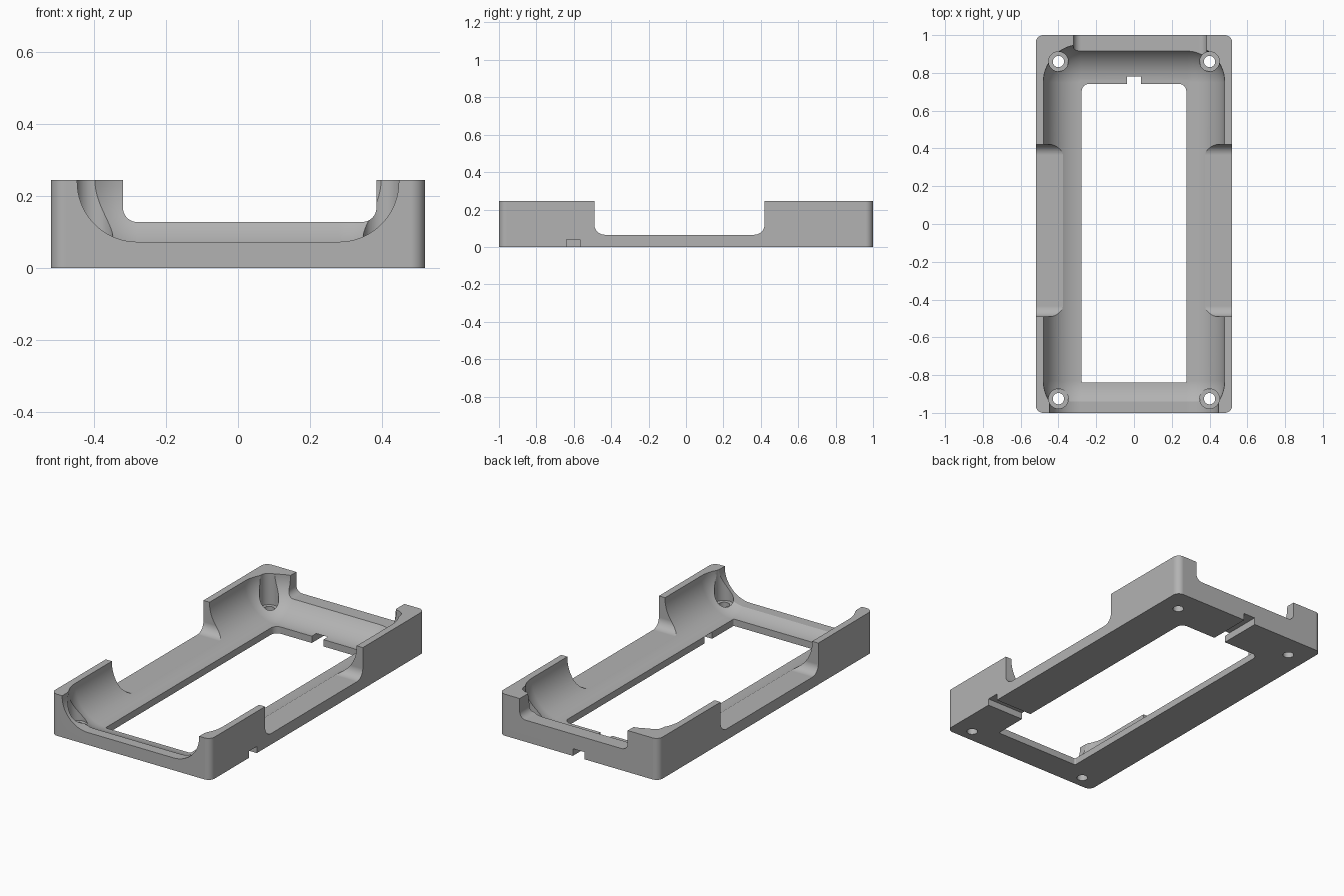
import bpy, bmesh, math

cube = bpy.data.objects.get("Cube")
if cube:
    bpy.data.objects.remove(cube, do_unlink=True)

HALF_W, HALF_L, HEIGHT = 0.52, 1.0, 0.245
CORE_X, CORE_FRONT, CORE_BACK, CORE_Z = 0.28, -0.83, 0.75, 0.24
BALL = 0.2          # radius swept around the cavity core
LIP_Y = -0.94       # inner edge of the open front lip


def outline(u0, u1, v0, v1, radii, segs=12):
    """Rectangle with its own radius per corner, anticlockwise from low u, low v."""
    signs = [(-1, -1), (1, -1), (1, 1), (-1, 1)]
    points = []
    for i, ((su, sv), r) in enumerate(zip(signs, radii)):
        u, v = (u1 if su > 0 else u0) - su * r, (v1 if sv > 0 else v0) - sv * r
        steps = segs if r else 0
        for k in range(steps + 1):
            a = math.pi + (i + k / max(steps, 1)) * math.pi / 2
            points.append((u + r * math.cos(a), v + r * math.sin(a)))
    return points


def place(axis, u, v, w):
    return {"x": (w, u, v), "y": (u, w, v), "z": (u, v, w)}[axis]


def loft(name, axis, rings):
    """Closed solid through rings of equal length, each given as (points, level)."""
    bm = bmesh.new()
    loops = [[bm.verts.new(place(axis, u, v, w)) for u, v in pts] for pts, w in rings]
    n = len(loops[0])
    for low, high in zip(loops, loops[1:]):
        for i in range(n):
            j = (i + 1) % n
            bm.faces.new((low[i], low[j], high[j], high[i]))
    bm.faces.new(loops[0])
    bm.faces.new(loops[-1])
    bmesh.ops.remove_doubles(bm, verts=bm.verts, dist=1e-5)
    bmesh.ops.recalc_face_normals(bm, faces=bm.faces)
    mesh = bpy.data.meshes.new(name)
    bm.to_mesh(mesh)
    bm.free()
    obj = bpy.data.objects.new(name, mesh)
    bpy.context.collection.objects.link(obj)
    return obj


def prism(name, axis, pts, lo, hi):
    return loft(name, axis, [(pts, lo), (pts, hi)])


def cylinder(name, x, y, r, lo, hi):
    return prism(name, "z", outline(x - r, x + r, y - r, y + r, [r] * 4), lo, hi)


# Outer block with rounded upright corners
tray = prism("open_tray", "z",
             outline(-HALF_W, HALF_W, -HALF_L, HALF_L, [0.04] * 4), 0, HEIGHT)
cutters = []

# Cavity: a ball swept around a rectangular core
rings = []
for k in range(25):
    a = math.radians(88) * (1 - k / 24)
    r = BALL * math.cos(a)
    pts = outline(-CORE_X - r, CORE_X + r, CORE_FRONT - r, CORE_BACK + r, [r] * 4, 20)
    rings.append((pts, CORE_Z - BALL * math.sin(a)))
rings.append((rings[-1][0], 0.4))
cutters.append(loft("cavity_cutter", "z", rings))

# Open front, continuing the cavity section straight out
r = math.sqrt(BALL ** 2 - (LIP_Y - CORE_FRONT) ** 2)
cutters.append(prism("front_opening_cutter", "y",
                     outline(-CORE_X - r, CORE_X + r, CORE_Z - r, 0.5, [r, r, 0, 0], 24),
                     -1.2, LIP_Y + 0.02))

# Notch in the back wall and the wide notch across both side walls
cutters.append(prism("back_notch_cutter", "y",
                     outline(-0.32, 0.385, 0.128, 0.5, [0.04, 0.04, 0, 0]), 0.8, 1.2))
cutters.append(prism("side_notch_cutter", "x",
                     outline(-0.49, 0.42, 0.065, 0.5, [0.055, 0.055, 0, 0]), -0.7, 0.7))

# Window through the floor
cutters.append(prism("window_cutter", "z",
                     outline(-0.277, 0.277, -0.84, 0.742, [0.008, 0.008, 0.04, 0.04]),
                     -0.2, 0.3))

# Cable channels under the floor, to the back and to one side
cutters.append(prism("back_channel_cutter", "y",
                     outline(-0.038, 0.038, -0.1, 0.0423, [0] * 4), 0.6, 1.2))
cutters.append(prism("side_channel_cutter", "x",
                     outline(-0.64, -0.567, -0.1, 0.0395, [0] * 4), 0.15, 0.7))

# Counterbored screw holes in the four corners
for x in (-0.4, 0.4):
    for y in (-0.925, 0.86):
        cutters.append(cylinder("counterbore_cutter", x, y, 0.052, 0.06, 0.4))
        cutters.append(cylinder("screw_hole_cutter", x, y, 0.03, -0.2, 0.3))

# Cut everything out of the block
bpy.ops.object.select_all(action="DESELECT")
bpy.context.view_layer.objects.active = tray
tray.select_set(True)
for cutter in cutters:
    cutter.hide_render = True
    mod = tray.modifiers.new(cutter.name, "BOOLEAN")
    mod.operation, mod.solver, mod.object = "DIFFERENCE", "EXACT", cutter
    bpy.ops.object.modifier_apply(modifier=mod.name)
    bpy.data.objects.remove(cutter, do_unlink=True)

# Grey plastic, smooth on the curves and crisp on the edges
grey = bpy.data.materials.new("grey_plastic")
grey.use_nodes = True
colour = (0.45, 0.45, 0.45, 1)
grey.diffuse_color = colour
grey.node_tree.nodes["Principled BSDF"].inputs["Base Color"].default_value = colour
tray.data.materials.clear()
tray.data.materials.append(grey)
bpy.ops.object.shade_smooth_by_angle(angle=math.radians(25))
weighted = tray.modifiers.new("weighted_normals", "WEIGHTED_NORMAL")
weighted.keep_sharp = True
